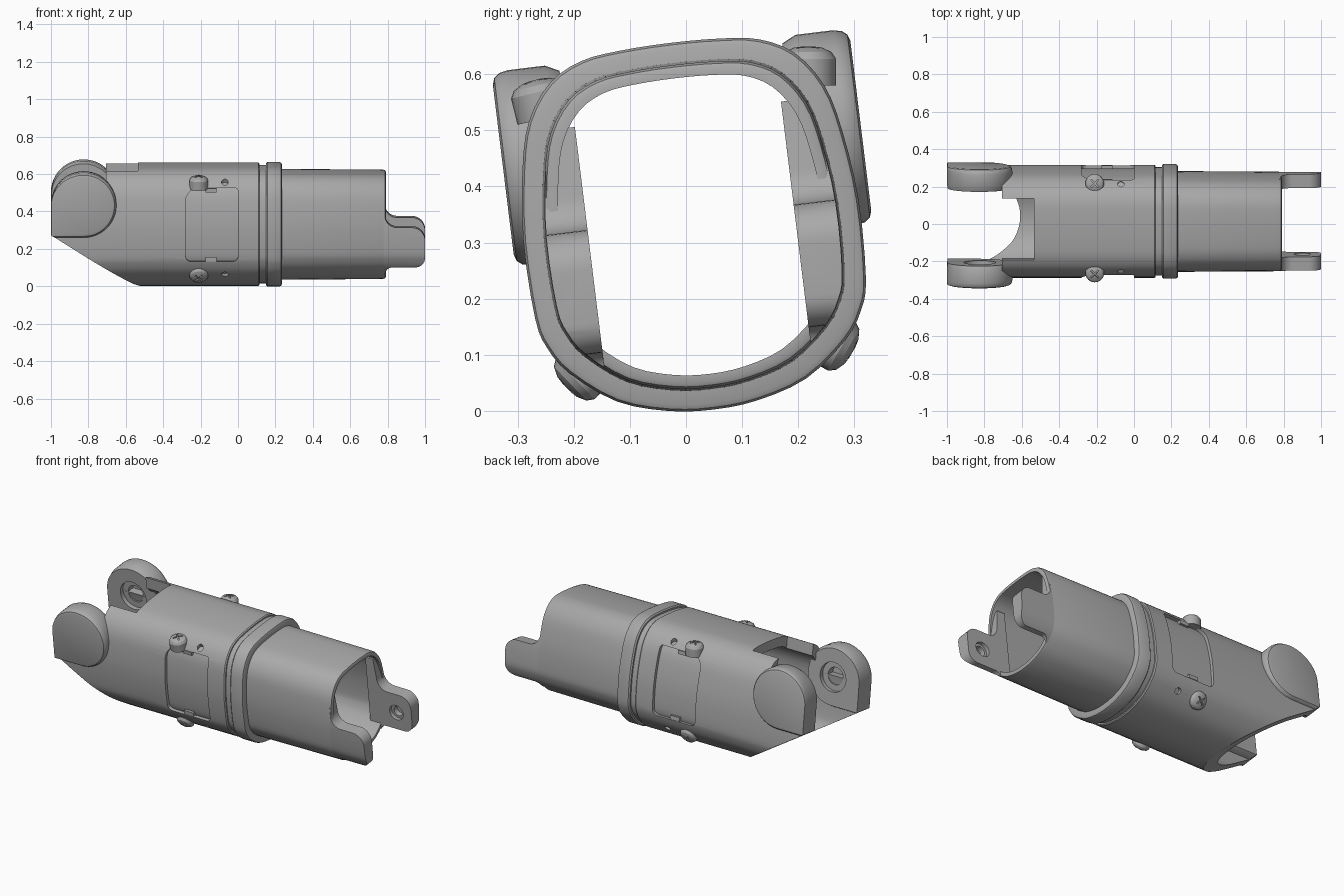
import bpy, bmesh, math
from mathutils import Matrix, Vector

if "Cube" in bpy.data.objects:
    bpy.data.objects.remove(bpy.data.objects["Cube"])

grey = bpy.data.materials.new("mid grey")
grey.use_nodes = True
grey.diffuse_color = (0.4, 0.4, 0.4, 1)
grey.node_tree.nodes["Principled BSDF"].inputs["Base Color"].default_value = (0.4, 0.4, 0.4, 1)

# The limb runs along x and is rolled slightly about that axis
FRAME = Matrix.Translation((0, 0.01, 0.33)) @ Matrix.Rotation(math.radians(7), 4, 'X')

# Half of the rounded cross-section, mirrored and smoothed
HALF = [(0, .328), (.09, .325), (.16, .315), (.22, .283), (.265, .22), (.287, .136), (.301, .01),
        (.297, -.13), (.282, -.185), (.2476, -.2355), (.17, -.295), (.08, -.323), (0, -.33)]


def spline_loop(points, steps=3):
    pts = [Vector(p) for p in points]
    n, out = len(pts), []
    for i in range(n):
        a, b, c, d = (pts[(i + k) % n] for k in (-1, 0, 1, 2))
        for s in range(steps):
            t = s / steps
            out.append(0.5 * (2 * b + (c - a) * t + (2 * a - 5 * b + 4 * c - d) * t * t
                              + (3 * b - a - 3 * c + d) * t ** 3))
    return out


SECTION = spline_loop(HALF + [(-u, v) for u, v in HALF[-2:0:-1]])


def section_ring(x, inset):
    return [Vector((x, p.x * (1 - inset / .3), p.y * (1 - inset / .33))) for p in SECTION]


def loft(name, rings, closed=False):
    """Skin a list of equal rings, either capped or closed into a tube wall."""
    bm = bmesh.new()
    rows = [[bm.verts.new(p) for p in ring] for ring in rings]
    n = len(rows[0])
    for i in range(len(rows) if closed else len(rows) - 1):
        a, b = rows[i], rows[(i + 1) % len(rows)]
        for j in range(n):
            k = (j + 1) % n
            bm.faces.new((a[j], a[k], b[k], b[j]))
    if not closed:
        bm.faces.new(rows[0])
        bm.faces.new(rows[-1])
    bmesh.ops.recalc_face_normals(bm, faces=bm.faces)
    mesh = bpy.data.meshes.new(name)
    bm.to_mesh(mesh)
    bm.free()
    mesh.materials.append(grey)
    obj = bpy.data.objects.new(name, mesh)
    bpy.context.collection.objects.link(obj)
    obj.matrix_world = FRAME
    return obj


def shell(name, stations):
    return loft(name, [section_ring(x, d) for x, d in stations], closed=True)


def prism(name, outline, u0, u1):
    return loft(name, [[Vector((x, u, v)) for x, v in outline] for u in (u0, u1)])


def box(name, x0, x1, u0, u1, v0, v1):
    return prism(name, [(x0, v0), (x1, v0), (x1, v1), (x0, v1)], u0, u1)


def arc(cx, cv, r, a0, a1, n=8):
    angles = [math.radians(a0 + (a1 - a0) * i / n) for i in range(n + 1)]
    return [(cx + r * math.cos(a), cv + r * math.sin(a)) for a in angles]


def lathe(name, center, axis, profile, n=24):
    """Stack of circles given as (height, radius) along an axis."""
    turn = Vector(axis).to_track_quat('Z', 'Y').to_matrix()
    return loft(name, [[Vector(center) + turn @ Vector((x, y, h)) for x, y in arc(0, 0, r, 0, 360, n)[:-1]]
                       for h, r in profile])


def boolean(obj, cutters, operation='DIFFERENCE'):
    for c in cutters:
        mod = obj.modifiers.new("cut", 'BOOLEAN')
        mod.operation, mod.solver, mod.object = operation, 'EXACT', c
    bpy.context.view_layer.update()
    result = obj.evaluated_get(bpy.context.evaluated_depsgraph_get())
    mesh = bpy.data.meshes.new_from_object(result)
    obj.modifiers.clear()
    obj.data = mesh
    for c in cutters:
        bpy.data.objects.remove(c)


def diagonal():
    return prism("diagonal_cutter", [(-1.3, .171), (-.3, -.467), (-1.3, -.6)], -.6, .6)


# Main sleeve: open fork end, slanted underside, side pockets and small holes
body = shell("main_sleeve", [(-1, .004), (-.5, .004), (.109, .004), (.115, .009), (.115, .06), (-1, .06)])
cuts = [diagonal(),
        box("notch_cutter", -1.2, -.535, -.165, .165, 0, .6),
        box("fork_cutter", -1.2, -.705, -.6, .6, .14, .6)]
pocket = (arc(-.03, -.135, .03, -90, 0) + arc(-.015, .213, .015, 0, 90)
          + arc(-.21, .158, .07, 90, 180) + arc(-.25, -.135, .03, 180, 270))
for s in (-1, 1):
    cuts.append(prism("pocket_cutter", pocket, s * .19, s * .45))
    for v, axis in ((.265, (0, s * .5, 1)), (-.24, (0, s, -.7))):
        cuts.append(lathe("hole_cutter", (-.07, s * .24, v), axis, [(-.025, .018), (.06, .018)], 16))
boolean(body, cuts)

# Inner liner forms the floors of the pockets
shell("pocket_liner", [(-.3, .022), (.02, .022), (.02, .058), (-.3, .058)])

# Joint between sleeve and narrower tube
shell("joint_groove", [(.1, .016), (.17, .016), (.17, .055), (.1, .055)])
shell("joint_ring", [(.15, .007), (.157, 0), (.222, 0), (.231, .004), (.235, .012), (.235, .055), (.15, .055)])
shell("end_tube", [(.14, .036), (.775, .04), (.787, .044), (.79, .05), (.79, .064), (.14, .064)])

tab = ([(.72, -.24), (.79, -.24)] + arc(.825, -.24, .035, 180, 90)[1:]
       + arc(.945, -.15, .055, -90, 0) + arc(.93, -.055, .07, 0, 90)
       + arc(.85, .08, .065, 270, 180) + [(.77, .2), (.72, .2)])
lug = ([(-1, -.035)] + arc(-.825, .14, .175, -90, 180, 36))

for s, side in ((-1, "right"), (1, "left")):
    # Rounded tabs at the tube end, trimmed to the tube surface
    t = prism(side + "_end_tab", tab, s * .185, s * .35)
    boolean(t, [loft("tube_solid", [section_ring(.6, .041), section_ring(1.1, .041)])], 'INTERSECT')
    boolean(t, [lathe("bore_cutter", (.9, s * .185, -.1), (0, s, 0), [(-.03, .045), (.02, .045)]),
                lathe("bore_cutter", (.9, s * .185, -.1), (0, s, 0), [(-.03, .03), (.05, .03)])])

    # Disc-shaped fork lugs with softened outer rims
    rings = []
    for u, k in ((.2, .93), (.225, 1), (.292, 1), (.308, .98), (.317, .94), (.321, .87)):
        rings.append([Vector((-.825 + (x + .825) * (k if x > -.825 else min(1, k + .05)),
                              s * u, .14 + (v - .14) * k)) for x, v in lug])
    fork = loft(side + "_fork_lug", rings)
    boolean(fork, [diagonal(),
                   lathe("bore_cutter", (-.825, s * .2, .14), (0, s, 0), [(-.03, .085), (.025, .085)]),
                   lathe("bore_cutter", (-.825, s * .2, .14), (0, s, 0), [(-.03, .05), (.07, .05)])])

    # Latch nubs at the pocket ends
    for v0, v1, u0, u1 in ((.205, .226, .21, .258), (-.163, -.14, .22, .287)):
        box(side + "_pocket_latch", -.175, -.115, s * u0, s * u1, v0, v1)

    # Domed screws with cross recesses, above and below
    for label, center, axis in (("upper", (-.21, s * .24, .252), (0, s * .12, 1)),
                                ("lower", (-.21, s * .225, -.235), (0, s * .8, -.6))):
        screw = lathe(side + "_" + label + "_screw", center, axis,
                      [(-.03, .05), (.018, .05), (.03, .042), (.038, .025), (.04, .01)])
        turn = Vector(axis).to_track_quat('Z', 'Y').to_matrix().to_4x4()
        slots = []
        for a in (45, 135):
            slot = box("slot_cutter", -.027, .027, -.004, .004, .028, .06)
            slot.data.transform(Matrix.Translation(center) @ turn @ Matrix.Rotation(math.radians(a), 4, 'Z'))
            slots.append(slot)
        boolean(screw, slots)

# Smooth shading with crisp edges
bpy.ops.object.select_all(action='DESELECT')
for obj in bpy.context.collection.objects:
    if obj.type == 'MESH' and grey.name in obj.data.materials:
        obj.select_set(True)
        bpy.context.view_layer.objects.active = obj
bpy.ops.object.shade_smooth_by_angle(angle=math.radians(30))
